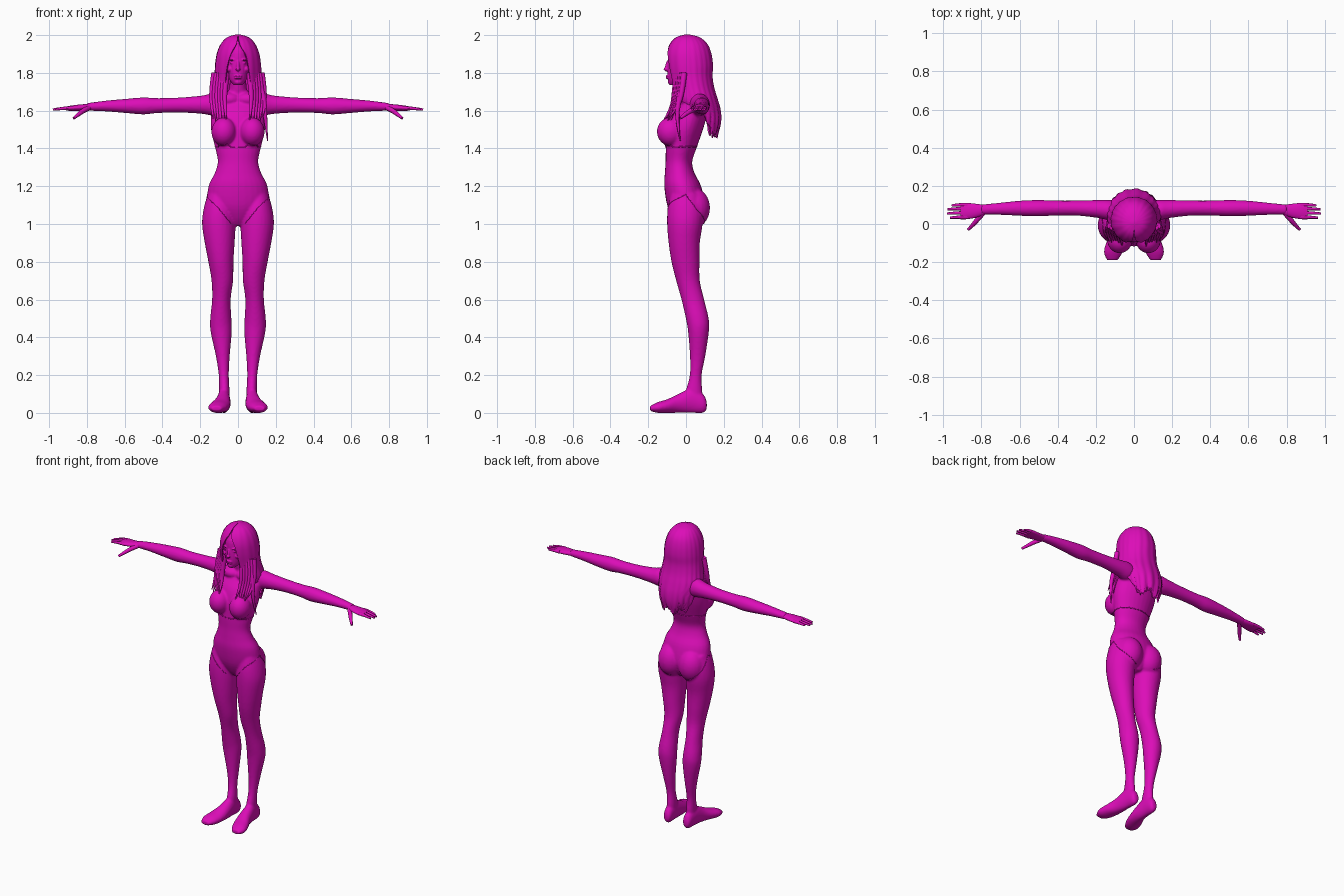
import bpy, bmesh, math, random
from mathutils import Vector, Matrix

random.seed(4)
if "Cube" in bpy.data.objects:
    bpy.data.objects.remove(bpy.data.objects["Cube"])

COLOUR = (0.72, 0.004, 0.48, 1)
magenta = bpy.data.materials.new("magenta")
magenta.use_nodes = True
magenta.diffuse_color = COLOUR
shader = next(n for n in magenta.node_tree.nodes if n.type == 'BSDF_PRINCIPLED')
shader.inputs["Base Color"].default_value = COLOUR
shader.inputs["Roughness"].default_value = 0.6


def spline_rows(rows, steps=4):
    """Catmull-Rom interpolation of every column of a section table."""
    out, last = [], len(rows) - 1
    for i in range(last):
        quad = (rows[max(i - 1, 0)], rows[i], rows[i + 1], rows[min(i + 2, last)])
        for j in range(steps):
            t = j / steps
            out.append([b + t * ((c - a) + t * ((2*a - 5*b + 4*c - d) + t * (3*b - a - 3*c + d))) / 2
                        if t else b for a, b, c, d in zip(*quad)])
    return out + [list(rows[last])]


PLACE = {'x': lambda p, a, b: (p, a, b),
         'y': lambda p, a, b: (a, p, b),
         'z': lambda p, a, b: (a, b, p)}


def loft(bm, axis, rows, side=1, sides=28):
    """Closed tube of ellipses; each row is position, then both bounds of each cross axis."""
    rings = []
    for p, a0, a1, b0, b1 in spline_rows(rows):
        ring = []
        for k in range(sides):
            t = math.tau * k / sides
            x, y, z = PLACE[axis](p, (a0 + a1) / 2 + (a1 - a0) / 2 * math.cos(t),
                                  (b0 + b1) / 2 + (b1 - b0) / 2 * math.sin(t))
            ring.append(bm.verts.new((x * side, y, z)))
        rings.append(ring)
    for r, q in zip(rings, rings[1:]):
        for k in range(sides):
            m = (k + 1) % sides
            bm.faces.new((r[k], r[m], q[m], q[k]))
    bm.faces.new(rings[0])
    bm.faces.new(rings[-1])


def blob(bm, centre, radii, tilt=0):
    mat = Matrix.Translation(centre) @ Matrix.Rotation(tilt, 4, 'X') @ Matrix.Diagonal((*radii, 1))
    bmesh.ops.create_uvsphere(bm, u_segments=24, v_segments=16, radius=1, matrix=mat)


def finish(obj):
    """Apply modifiers, colour the part and shade it smooth."""
    bpy.ops.object.select_all(action='DESELECT')
    obj.select_set(True)
    bpy.context.view_layer.objects.active = obj
    bpy.ops.object.convert(target='MESH')
    obj = bpy.context.view_layer.objects.active
    obj.data.materials.clear()
    obj.data.materials.append(magenta)
    bpy.ops.object.shade_smooth_by_angle(angle=math.radians(50))
    return obj


def make(name, bm, voxel=0, relax=0, shell=0):
    bmesh.ops.recalc_face_normals(bm, faces=bm.faces)
    mesh = bpy.data.meshes.new(name)
    bm.to_mesh(mesh)
    bm.free()
    obj = bpy.data.objects.new(name, mesh)
    bpy.context.collection.objects.link(obj)
    if voxel:
        mod = obj.modifiers.new("blend", 'REMESH')
        mod.mode, mod.voxel_size = 'VOXEL', voxel
    if relax:
        mod = obj.modifiers.new("relax", 'SMOOTH')
        mod.factor, mod.iterations = 0.5, relax
    if shell:
        mod = obj.modifiers.new("thickness", 'SOLIDIFY')
        mod.thickness, mod.offset = shell, 0
    return finish(obj)


def strands(name, paths, radius, tip=1.0, kind='NURBS'):
    """Round tubes along paths, narrowing to the tip."""
    curve = bpy.data.curves.new(name, 'CURVE')
    curve.dimensions, curve.bevel_depth, curve.bevel_resolution = '3D', radius, 3
    curve.use_fill_caps = True
    for path in paths:
        sp = curve.splines.new(kind)
        sp.points.add(len(path) - 1)
        for i, (pt, co) in enumerate(zip(sp.points, path)):
            pt.co = (*co, 1)
            pt.radius = 1 + (tip - 1) * (i / (len(path) - 1)) ** 2
        if kind == 'NURBS':
            sp.order_u, sp.use_endpoint_u = 3, True
    obj = bpy.data.objects.new(name, curve)
    bpy.context.collection.objects.link(obj)
    return finish(obj)


# Section tables
TORSO = [(.99, .03, -.04, .05), (1.03, .1, -.07, .08), (1.1, .16, -.1, .1), (1.2, .156, -.115, .08),
         (1.27, .123, -.112, .045), (1.33, .107, -.108, .033), (1.4, .12, -.107, .055),
         (1.5, .143, -.1, .09), (1.58, .142, -.075, .112), (1.64, .13, -.03, .12),
         (1.68, .085, -.01, .108), (1.71, .048, -.015, .09), (1.8, .044, -.03, .075)]
LEG = [(1.16, .05, .16, -.08, .07), (1.08, .02, .182, -.097, .09), (1, .013, .19, -.1, .088),
       (.9, .018, .176, -.092, .073), (.8, .024, .157, -.077, .071), (.7, .026, .14, -.052, .073),
       (.6, .039, .137, -.024, .096), (.5, .035, .147, -.001, .12), (.43, .033, .145, .011, .121),
       (.3, .044, .117, .021, .102), (.2, .049, .102, .02, .083), (.12, .045, .1, 0, .086),
       (.06, .045, .1, -.01, .09)]
FOOT = [(.11, .055, .088, .02, .06), (.09, .045, .1, 0, .1), (.03, .042, .108, 0, .13),
        (-.04, .039, .122, 0, .1), (-.1, .044, .147, 0, .072), (-.15, .06, .158, 0, .057),
        (-.19, .085, .142, .01, .037)]
ARM = [(.07, .03, .12, 1.58, 1.66), (.13, .02, .126, 1.573, 1.69), (.19, .032, .126, 1.583, 1.68),
       (.3, .044, .123, 1.59, 1.67), (.42, .044, .123, 1.588, 1.666), (.5, .04, .126, 1.58, 1.67),
       (.6, .043, .122, 1.588, 1.662), (.7, .048, .112, 1.596, 1.653), (.8, .05, .102, 1.6, 1.64)]
HAND = [(.77, .055, .098, 1.603, 1.638), (.82, .036, .105, 1.6, 1.634), (.87, .026, .11, 1.599, 1.629),
        (.91, .024, .11, 1.6, 1.622)]
HEAD = [(1.735, .022, -.085, -.03), (1.76, .043, -.094, .01), (1.8, .058, -.098, .06),
        (1.85, .066, -.097, .09), (1.92, .066, -.09, .1), (1.97, .035, -.05, .06)]
HAIR = [(2, .008, 0, .015, 2), (1.985, .055, -.05, .07, 2), (1.95, .088, -.083, .11, 6),
        (1.9, .108, -.1, .13, 20), (1.84, .117, -.1, .138, 27), (1.78, .12, -.09, .136, 31),
        (1.72, .128, -.078, .145, 33), (1.66, .138, -.065, .163, 45), (1.6, .132, -.05, .178, 95),
        (1.54, .122, -.05, .18, 112), (1.48, .1, -.03, .165, 125)]


def centred(table):
    return [(z, -w, w, f, b) for z, w, f, b in table]


# Body: torso, limbs, bust and seat blended into one skin
bm = bmesh.new()
loft(bm, 'z', centred(TORSO))
for s in (1, -1):
    loft(bm, 'z', LEG, s)
    loft(bm, 'y', FOOT, s)
    loft(bm, 'x', ARM, s)
    blob(bm, (s * .075, -.082, 1.488), (.066, .072, .076), .15)
    blob(bm, (s * .075, .042, 1.085), (.085, .085, .105))
    blob(bm, (s * .05, .02, 1.66), (.07, .06, .04))
body = make("body", bm, voxel=.007, relax=4)

# Hands with fingers and thumb
for s, label in ((1, "left"), (-1, "right")):
    bm = bmesh.new()
    loft(bm, 'x', HAND, s)
    make(label + "_hand", bm)
    paths = [[(s * .87, y, 1.614), (s * .92, y * 1.02, 1.615), (s * tip, y - .003, 1.606)]
             for y, tip in ((.036, .965), (.058, .98), (.08, .978), (.1, .955))]
    strands(label + "_fingers", paths, .0105, .55)
    strands(label + "_thumb", [[(s * .79, .06, 1.615), (s * .82, .025, 1.6),
                                (s * .845, -.005, 1.58), (s * .87, -.03, 1.56)]], .014, .5)

# Head with nose, lips, chin and eyes
bm = bmesh.new()
loft(bm, 'z', centred(HEAD))
blob(bm, (0, -.099, 1.838), (.009, .011, .034), -.25)
blob(bm, (0, -.106, 1.82), (.013, .013, .009))
blob(bm, (0, -.076, 1.752), (.022, .02, .016))
for z in (1.783, 1.773):
    blob(bm, (0, -.094, z), (.022, .014, .006))
for s in (1, -1):
    blob(bm, (s * .028, -.082, 1.872), (.024, .014, .006), .2)
    blob(bm, (s * .028, -.081, 1.853), (.015, .01, .007))
    blob(bm, (s * .042, -.06, 1.82), (.02, .025, .018))
make("head", bm, voxel=.0035, relax=2)

# Hair shell, open over the face, with combed ridges and ragged ends
bm = bmesh.new()
columns, rings = 72, []
for z, w, front, back, opening in spline_rows(HAIR):
    ring, a0 = [], math.radians(opening)
    fall = max(0, (1.75 - z) / .28)
    for k in range(columns + 1):
        t = a0 + (math.tau - 2 * a0) * k / columns
        ridge = 1 + (.012 + .02 * fall) * math.sin(19 * t + 2 * math.sin(3 * t))
        drop = fall ** 3 * (.018 * math.sin(7 * t) + random.uniform(-.012, .012))
        ring.append(bm.verts.new((w * ridge * math.sin(t),
                                  (front + back) / 2 - (back - front) / 2 * ridge * math.cos(t),
                                  z + drop)))
    rings.append(ring)
for r, q in zip(rings, rings[1:]):
    for k in range(columns):
        bm.faces.new((r[k], r[k + 1], q[k + 1], q[k]))
bm.faces.new(rings[0])
make("hair", bm, shell=.008)

# Locks falling over the shoulders to the chest
locks = []
for s in (1, -1):
    for i in range(6):
        x = .062 + .014 * i
        end = 1.5 + .02 * abs(i - 2) + random.uniform(-.02, .02)
        locks.append([(s * x * .95, -.05 + .008 * i, 1.8), (s * (x + .01), -.06 + .008 * i, 1.7),
                      (s * (x + .005), -.075 + .006 * i, 1.61), (s * x, -.12 + .006 * i, end)])
locks.append([(.115, -.02, 1.75), (.14, -.04, 1.65), (.145, -.05, 1.55), (.157, -.03, 1.44)])
strands("front_locks", locks, .016, .15)


# Clothing seams laid on the skin
def on_skin(path, steps=8):
    pts = []
    for a, b in zip(path, path[1:]):
        for j in range(steps):
            pts.append(body.closest_point_on_mesh(Vector(a).lerp(Vector(b), j / steps))[1])
    return pts


bpy.context.view_layer.update()
seams = []
for s in (1, -1):
    seams.append(on_skin([(s * .18, 0, 1.16), (s * .12, -.1, 1.1), (s * .06, -.11, 1.04), (s * .02, -.08, 1)]))
    seams.append(on_skin([(s * .18, 0, 1.16), (s * .17, .06, 1.08), (s * .11, .11, 1.01),
                          (s * .04, .09, .985)]))
strands("brief_seams", seams, .002, kind='POLY')
hem = [(.14 * math.sin(k * math.tau / 16), -.03 - .1 * math.cos(k * math.tau / 16), 1.405) for k in range(17)]
strands("top_hem", [on_skin(hem, 3)], .003, kind='POLY')
